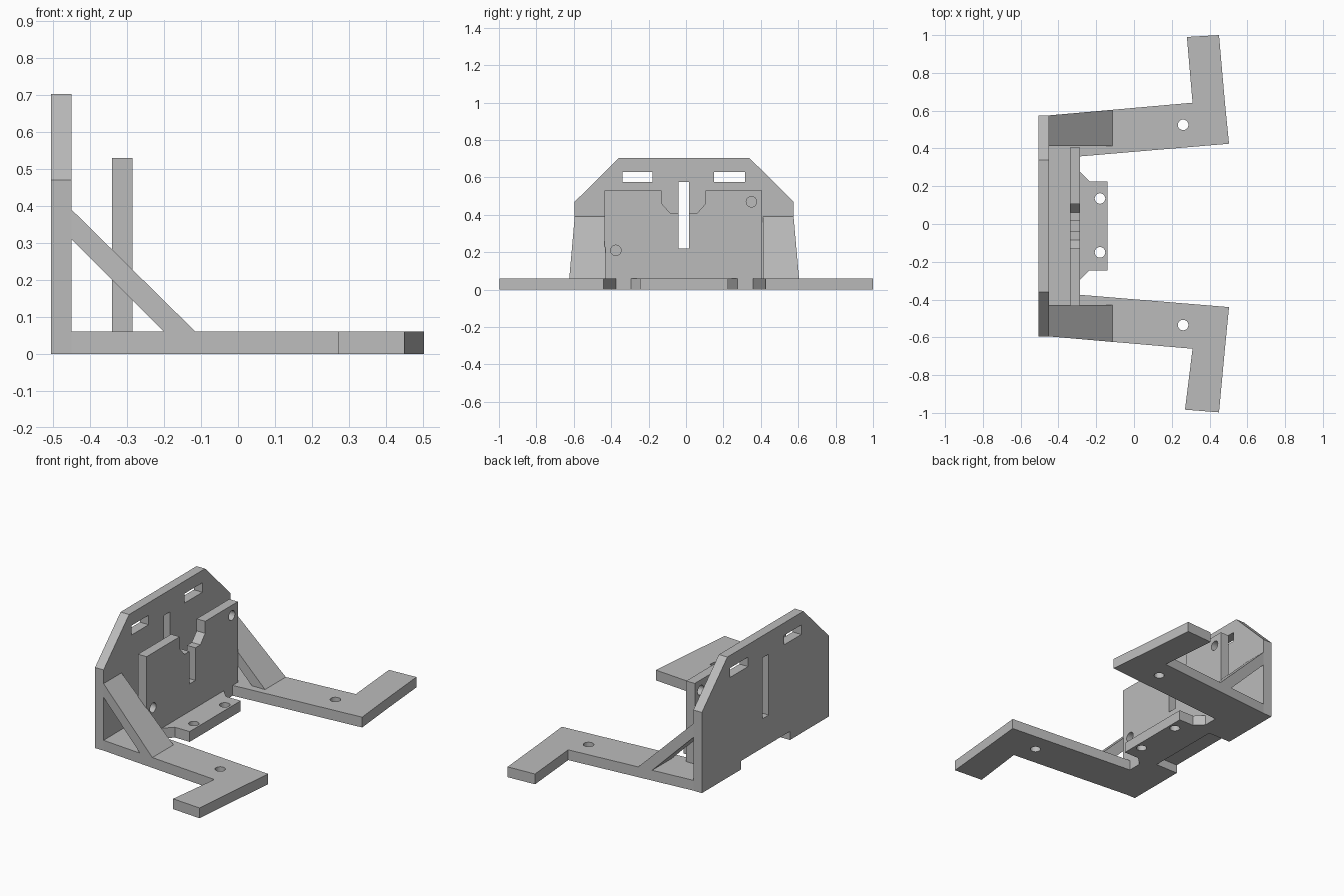
import bpy, math
from mathutils import Matrix

if "Cube" in bpy.data.objects:
    bpy.data.objects.remove(bpy.data.objects["Cube"], do_unlink=True)

grey = bpy.data.materials.new("mid grey")
grey.use_nodes = True
COLOUR = (0.5, 0.5, 0.5, 1)
grey.diffuse_color = COLOUR
grey.node_tree.nodes["Principled BSDF"].inputs["Base Color"].default_value = COLOUR

T = 0.06          # slab thickness
HOLE = 0.028      # bolt hole radius

# Axis frames: profile u, profile v, extrusion direction
FRAMES = {
    "xy": Matrix(((1, 0, 0), (0, 1, 0), (0, 0, 1))),
    "yz": Matrix(((0, 0, 1), (1, 0, 0), (0, 1, 0))),
    "xz": Matrix(((1, 0, 0), (0, 0, -1), (0, 1, 0))),
}


def circle(u, v, r=HOLE, n=24):
    return [(u + r * math.cos(math.tau * i / n), v + r * math.sin(math.tau * i / n))
            for i in range(n)]


def rect(u0, u1, v0, v1):
    return [(u0, v0), (u1, v0), (u1, v1), (u0, v1)]


def slab(name, plane, lo, hi, outline, holes=()):
    """Extrude a flat outline with holes between lo and hi."""
    curve = bpy.data.curves.new(name, "CURVE")
    curve.dimensions = "2D"
    curve.fill_mode = "BOTH"
    curve.extrude = (hi - lo) / 2
    for loop in (outline, *holes):
        spline = curve.splines.new("POLY")
        spline.points.add(len(loop) - 1)
        for point, (u, v) in zip(spline.points, loop):
            point.co = (u, v, 0, 1)
        spline.use_cyclic_u = True
    helper = bpy.data.objects.new(name + " helper", curve)
    bpy.context.collection.objects.link(helper)
    bpy.context.view_layer.update()
    evaluated = helper.evaluated_get(bpy.context.evaluated_depsgraph_get())
    mesh = bpy.data.meshes.new_from_object(evaluated)
    bpy.data.objects.remove(helper, do_unlink=True)
    bpy.data.curves.remove(curve)

    middle = (lo + hi) / 2 * (-1 if plane == "xz" else 1)
    for vert in mesh.vertices:
        vert.co.z += middle
        vert.co = FRAMES[plane] @ vert.co
    mesh.name = name
    mesh.materials.clear()
    mesh.materials.append(grey)
    for poly in mesh.polygons:
        poly.use_smooth = False
    obj = bpy.data.objects.new(name, mesh)
    bpy.context.collection.objects.link(obj)
    return obj


# Upright back plate with two windows, a centre slot and a notch underneath
slab("back_plate", "yz", -0.505, -0.45,
     [(-0.595, 0), (-0.235, 0), (-0.235, 0.05), (0.215, 0.05), (0.215, 0), (0.575, 0),
      (0.575, 0.47), (0.34, 0.703), (-0.36, 0.703), (-0.595, 0.47)],
     [rect(-0.34, -0.18, 0.575, 0.63), rect(0.15, 0.315, 0.575, 0.63),
      rect(-0.04, 0.015, 0.22, 0.575)])

# Base with two splayed arms, a front tab and a rear notch
slab("base_and_arms", "xy", 0, T,
     [(-0.45, -0.595), (0.48, -0.675), (0.503, -0.44), (-0.285, -0.375),
      (-0.285, -0.295), (-0.235, -0.245), (-0.14, -0.245),
      (-0.14, 0.225), (-0.235, 0.225), (-0.285, 0.275),
      (-0.285, 0.358), (0.503, 0.425), (0.48, 0.657), (-0.45, 0.575),
      (-0.45, 0.215), (-0.36, 0.215), (-0.36, -0.235), (-0.45, -0.235)],
     [circle(-0.18, 0.135), circle(-0.18, -0.15),
      circle(0.26, 0.525), circle(0.26, -0.535)])
slab("notch_roof", "xy", 0.05, T, rect(-0.45, -0.36, -0.235, 0.215))

# Front plate with a stepped top opening running into the slot
slab("front_plate", "yz", -0.34, -0.285,
     [(-0.435, T), (0.405, T), (0.405, 0.53), (0.105, 0.53), (0.105, 0.46), (0.06, 0.41),
      (0.015, 0.41), (0.015, 0.22), (-0.04, 0.22), (-0.04, 0.41),
      (-0.085, 0.41), (-0.13, 0.46), (-0.13, 0.53), (-0.435, 0.53)],
     [circle(0.35, 0.47), circle(-0.375, 0.21)])

# Diagonal braces, their outer sides following the splayed arms
BRACE = [(-0.45, 0.31), (-0.2, T), (-0.115, T), (-0.45, 0.39)]
for name, inner, outer in (("left_brace", 0.413, 0.575), ("right_brace", -0.43, -0.595)):
    brace = slab(name, "xz", min(inner, outer), max(inner, outer), BRACE)
    for vert in brace.data.vertices:
        if abs(vert.co.y - outer) < 0.01:
            vert.co.y += math.copysign((vert.co.x + 0.45) * 0.087, outer)

# Outer lugs at the arm ends
slab("left_lug", "xy", 0, T, [(0.31, 0.642), (0.48, 0.657), (0.45, 1.0), (0.28, 0.99)])
slab("right_lug", "xy", 0, T, [(0.27, -0.983), (0.45, -0.997), (0.48, -0.675), (0.31, -0.66)])
